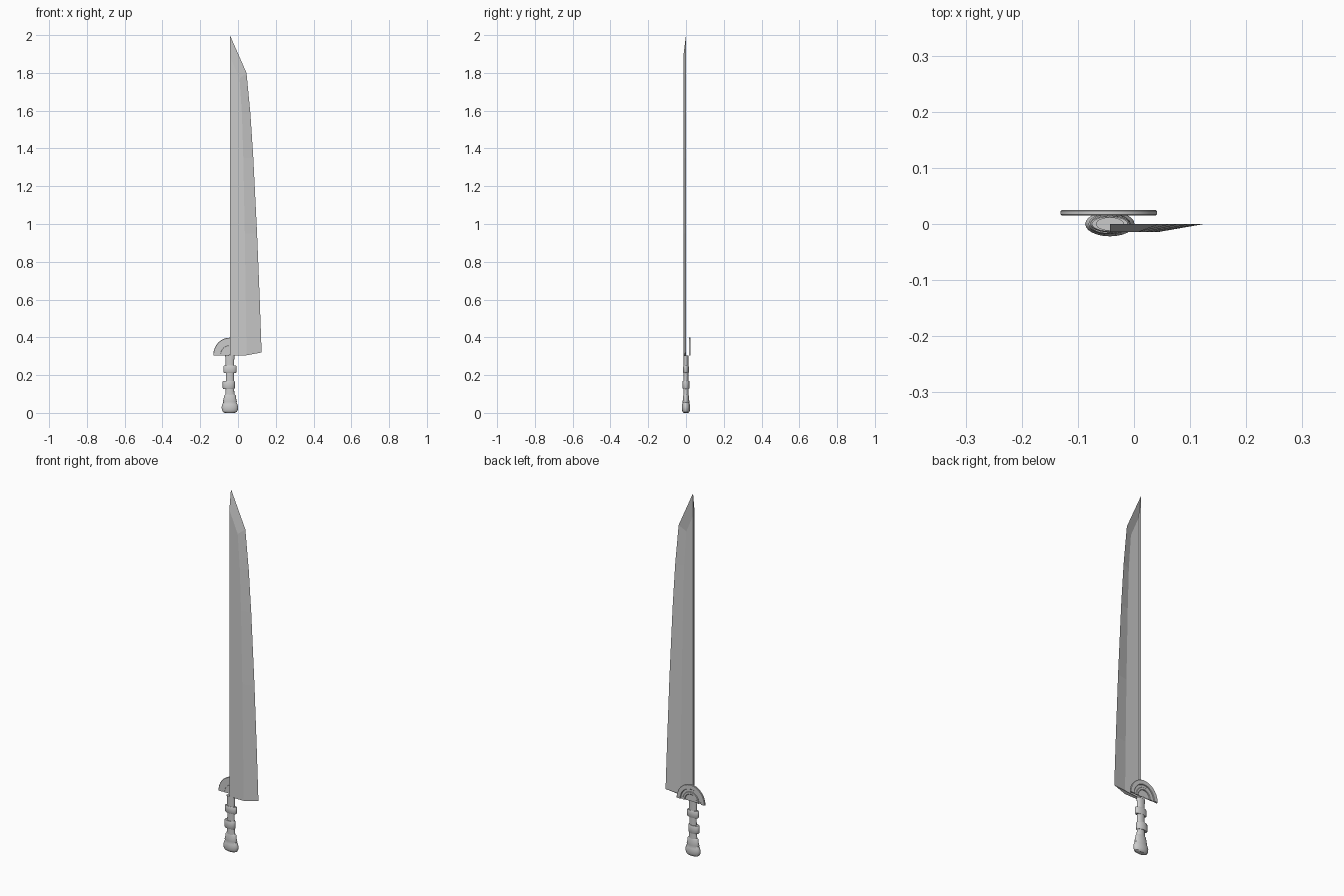
import bpy, bmesh, math

if "Cube" in bpy.data.objects:
    bpy.data.objects.remove(bpy.data.objects["Cube"])

CX = -0.043  # handle axis


def make(name, verts, faces, smooth=None):
    me = bpy.data.meshes.new(name)
    me.from_pydata(verts, [], faces)
    bm = bmesh.new()
    bm.from_mesh(me)
    bmesh.ops.recalc_face_normals(bm, faces=bm.faces)
    bm.to_mesh(me)
    bm.free()
    ob = bpy.data.objects.new(name, me)
    bpy.context.collection.objects.link(ob)
    if smooth:
        bpy.ops.object.select_all(action='DESELECT')
        ob.select_set(True)
        bpy.context.view_layer.objects.active = ob
        bpy.ops.object.shade_smooth_by_angle(angle=math.radians(smooth))
    return ob


def loft(name, rings, closed=True, smooth=35):
    """Skin a list of equal-length rings; cap both ends."""
    n = len(rings[0])
    verts = [p for r in rings for p in r]
    faces = []
    for k in range(len(rings) - (0 if closed == 'loop' else 1)):
        a, b = k * n, ((k + 1) % len(rings)) * n
        faces += [(a + i, a + (i + 1) % n, b + (i + 1) % n, b + i) for i in range(n)]
    faces += [tuple(range(n)), tuple(range(len(verts) - n, len(verts)))]
    return make(name, verts, faces, smooth)


def oval(cx, z, rx, ry, n=24):
    return [(cx + rx * math.cos(2 * math.pi * i / n), ry * math.sin(2 * math.pi * i / n), z)
            for i in range(n)]


# blade: single-bevel shell, thick spine, cutting edge and slanted tip
F = -0.014
edge = [(0.125, 0.32), (0.115, 0.60), (0.101, 0.95), (0.081, 1.35), (0.066, 1.58), (0.045, 1.80), (CX, 2.0)]
ridge = [(0.045, 0.305), (0.041, 0.60), (0.036, 0.95), (0.028, 1.35), (0.021, 1.58), (0.008, 1.77), (CX, 1.89)]
spine = [(CX, 0.305), (CX, 0.60), (CX, 0.95), (CX, 1.35), (CX, 1.58), (CX, 1.77)]
n = len(edge)
v = [(x, 0, z) for x, z in edge] + [(x, F, z) for x, z in ridge] + [(x, F, z) for x, z in spine]
s0 = 2 * n
b0 = len(v)
v += [(x, 0, z) for x, z in spine]
f = [(i, i + 1, n + i + 1, n + i) for i in range(n - 1)]            # bevel
f += [(n + i, n + i + 1, s0 + i + 1, s0 + i) for i in range(n - 2)]  # flat
f += [(s0 + i, s0 + i + 1, b0 + i + 1, b0 + i) for i in range(n - 2)]  # spine
f += [(2 * n - 2, 2 * n - 1, s0 + n - 2), (s0 + n - 2, 2 * n - 1, n - 1, b0 + n - 2)]
f += [(0, n, s0, b0)]                                                # heel
make("blade", v, f)

# grip and flared pommel: oval lathe
loft("grip", [oval(CX, z, rx, ry) for z, rx, ry in [
    (0.09, 0.025, 0.014), (0.13, 0.022, 0.013), (0.20, 0.021, 0.012),
    (0.28, 0.023, 0.012), (0.305, 0.025, 0.012)]])
loft("pommel", [oval(CX, z, rx, ry) for z, rx, ry in [
    (0.0, 0.026, 0.012), (0.005, 0.037, 0.018), (0.015, 0.042, 0.021), (0.030, 0.044, 0.022),
    (0.045, 0.040, 0.020), (0.055, 0.035, 0.017), (0.060, 0.037, 0.018),
    (0.075, 0.033, 0.016), (0.092, 0.031, 0.015), (0.098, 0.025, 0.013)]])

# raised bands on the grip
for name, cx, z0, z1, rx, ry in [("upper_band", CX, 0.212, 0.25, 0.035, 0.015),
                                 ("lower_band", CX - 0.006, 0.127, 0.17, 0.032, 0.018)]:
    loft(name, [oval(cx, z0, rx - .003, ry - .002), oval(cx, z0 + .004, rx, ry),
                oval(cx, z1 - .004, rx, ry), oval(cx, z1, rx - .003, ry - .002)])


# side guard: concentric half rings behind the blade
def half_ring(name, r0, r1, y0, y1, c=0.002, steps=28):
    sec = [(r0, y0), (r1 - c, y0), (r1, y0 + c), (r1, y1 - c), (r1 - c, y1), (r0 + c, y1), (r0, y1 - c)]
    rings = []
    for k in range(steps + 1):
        a = math.pi * k / steps
        rings.append([(CX - 0.002 + r * math.cos(a), y, 0.305 + 0.093 / 0.086 * r * math.sin(a))
                      for r, y in sec])
    loft(name, rings)


half_ring("guard_rim", 0.062, 0.086, 0.015, 0.025)
half_ring("guard_groove", 0.048, 0.063, 0.016, 0.020, 0.001)
half_ring("guard_inner_ring", 0.036, 0.049, 0.015, 0.024)
half_ring("guard_plate", 0.002, 0.037, 0.015, 0.019, 0.0005)
